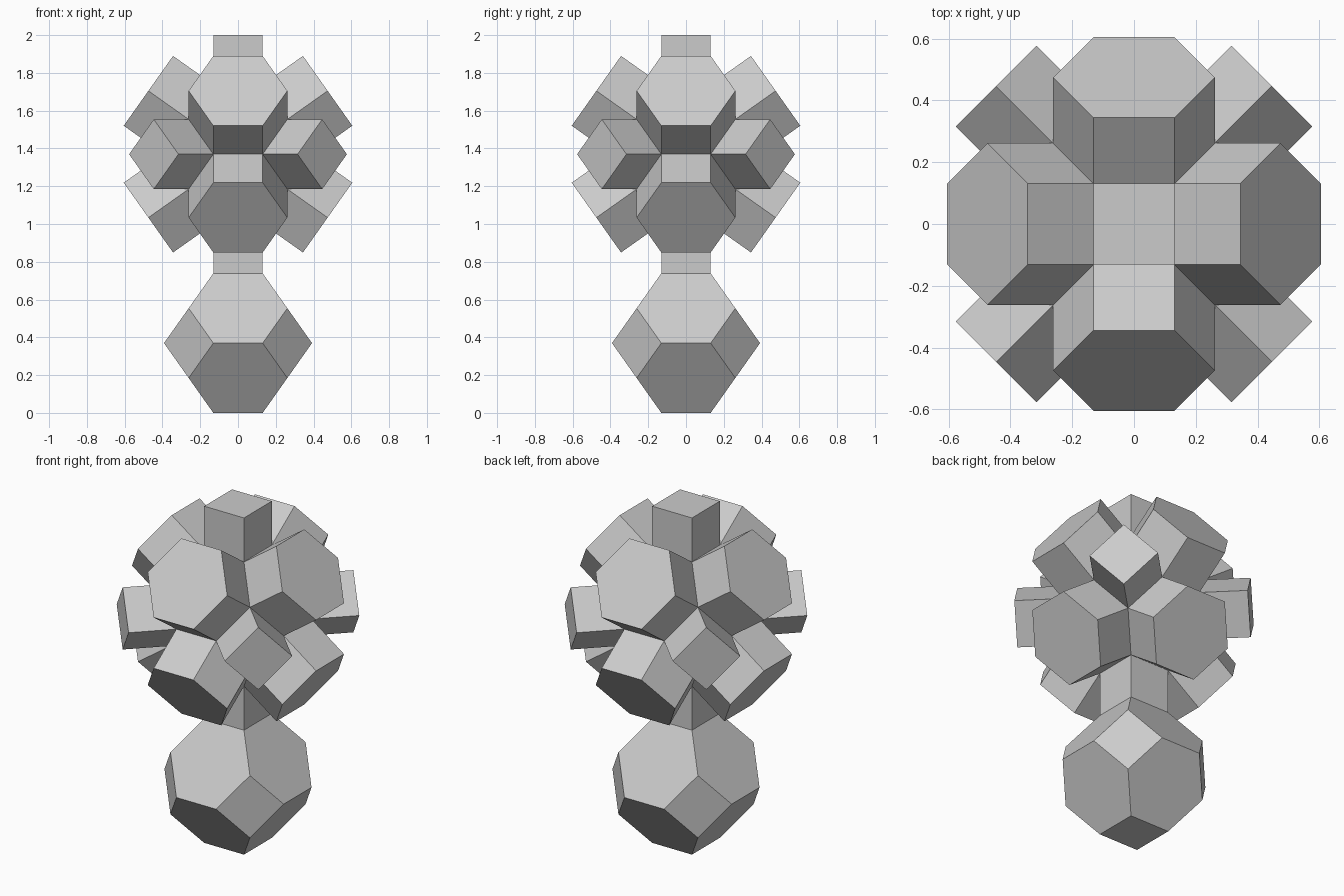
import bpy, bmesh, math
from itertools import permutations, product
from mathutils import Matrix, Vector

cube = bpy.data.objects.get("Cube")
if cube:
    bpy.data.objects.remove(cube, do_unlink=True)

# One plain grey
grey = bpy.data.materials.new("light grey")
grey.use_nodes = True
colour = (0.6, 0.6, 0.6, 1)
grey.diffuse_color = colour
grey.node_tree.nodes["Principled BSDF"].inputs["Base Color"].default_value = colour

# Corner unit: two solids plus two edge-long arms stack to a height of 2
S = 2 / (8 + 2 * math.sqrt(2))
EDGE = S * math.sqrt(2)


def truncated_octahedron(name, z, arm=0):
    """Truncated octahedron with each face optionally extruded along its normal."""
    bm = bmesh.new()
    corners = {(x * p[0], y * p[1], w * p[2])
               for p in permutations((0, 1, 2))
               for x, y, w in product((1, -1), repeat=3)}
    for c in sorted(corners):
        bm.verts.new(Vector(c) * S)
    bmesh.ops.convex_hull(bm, input=bm.verts[:])
    bmesh.ops.dissolve_limit(bm, angle_limit=0.02, verts=bm.verts[:], edges=bm.edges[:])
    bmesh.ops.recalc_face_normals(bm, faces=bm.faces[:])

    # Grow a prism from every face and drop the covered core
    if arm:
        core = bm.faces[:]
        grown = bmesh.ops.extrude_discrete_faces(bm, faces=core)["faces"]
        for f in grown:
            bmesh.ops.translate(bm, vec=f.normal.normalized() * arm, verts=f.verts[:])
        covered = [f for f in core if f.is_valid and f not in grown]
        if covered:
            bmesh.ops.delete(bm, geom=covered, context='FACES_ONLY')
        bmesh.ops.recalc_face_normals(bm, faces=bm.faces[:])

    # Turn so the hexagons face front, back and sides
    bmesh.ops.transform(bm, matrix=Matrix.Rotation(math.pi / 4, 4, 'Z'), verts=bm.verts[:])
    mesh = bpy.data.meshes.new(name)
    bm.to_mesh(mesh)
    bm.free()
    mesh.materials.append(grey)
    obj = bpy.data.objects.new(name, mesh)
    obj.location.z = z
    bpy.context.collection.objects.link(obj)
    return obj


truncated_octahedron("base_solid", 2 * S)
truncated_octahedron("branched_head", 6 * S + EDGE, EDGE)
